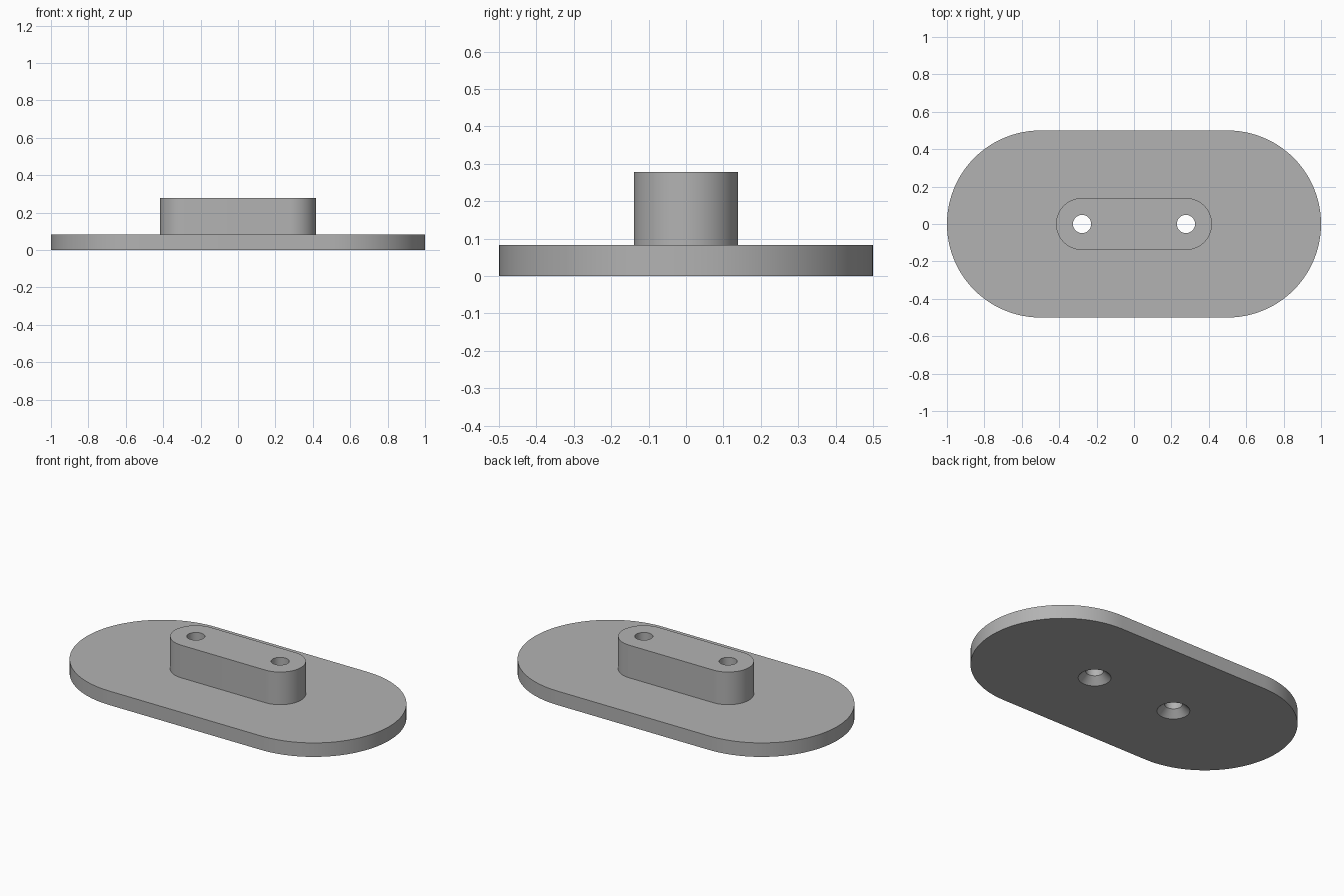
import bpy, bmesh, math

if "Cube" in bpy.data.objects:
    bpy.data.objects.remove(bpy.data.objects["Cube"])

U = 1 / 36                      # one design unit
PLATE_H, TOP = 3 * U, 10 * U
HOLE_X, HOLE_R, SINK_R = 10 * U, 1.75 * U, 3.2 * U

grey = bpy.data.materials.new("plain grey")
grey.diffuse_color = (0.45, 0.45, 0.45, 1)
grey.use_nodes = True
grey.node_tree.nodes["Principled BSDF"].inputs["Base Color"].default_value = grey.diffuse_color


def make_object(name, bm):
    bmesh.ops.recalc_face_normals(bm, faces=bm.faces)
    mesh = bpy.data.meshes.new(name)
    bm.to_mesh(mesh)
    bm.free()
    mesh.materials.append(grey)
    obj = bpy.data.objects.new(name, mesh)
    bpy.context.collection.objects.link(obj)
    return obj


def stadium(name, centre, radius, z0, z1, steps=48):
    """Upright slab with two half-round ends."""
    bm = bmesh.new()
    outline = []
    for side, start in ((1, -math.pi / 2), (-1, math.pi / 2)):
        for i in range(steps + 1):
            a = start + math.pi * i / steps
            outline.append(bm.verts.new((side * centre + radius * math.cos(a),
                                         radius * math.sin(a), z0)))
    base = bm.faces.new(outline)
    top = bmesh.ops.extrude_face_region(bm, geom=[base])["geom"]
    bmesh.ops.translate(bm, vec=(0, 0, z1 - z0),
                        verts=[v for v in top if isinstance(v, bmesh.types.BMVert)])
    return make_object(name, bm)


def screw_cutter(name, x, steps=48):
    """Through hole with a 90 degree countersink opening underneath."""
    over = 0.02
    profile = [(SINK_R + over, -over), (HOLE_R, SINK_R - HOLE_R), (HOLE_R, TOP + over)]
    bm = bmesh.new()
    rings = [[bm.verts.new((x + r * math.cos(2 * math.pi * i / steps),
                            r * math.sin(2 * math.pi * i / steps), z))
              for i in range(steps)] for r, z in profile]
    for low, high in zip(rings, rings[1:]):
        for i in range(steps):
            j = (i + 1) % steps
            bm.faces.new((low[i], low[j], high[j], high[i]))
    bm.faces.new(rings[0])
    bm.faces.new(rings[-1])
    return make_object(name, bm)


def combine(target, tool, operation):
    mod = target.modifiers.new(operation.lower(), 'BOOLEAN')
    mod.operation, mod.solver, mod.object = operation, 'EXACT', tool
    bpy.context.view_layer.objects.active = target
    bpy.ops.object.modifier_apply(modifier=mod.name)
    bpy.data.objects.remove(tool)


# Wide base plate joined to the raised block
plate = stadium("mounting_plate", 0.5, 0.5, 0, PLATE_H)
block = stadium("raised_block", HOLE_X, 5 * U, PLATE_H / 2, TOP)
combine(plate, block, 'UNION')

# Two countersunk screw holes
for side in (-1, 1):
    combine(plate, screw_cutter("hole_cutter", side * HOLE_X), 'DIFFERENCE')

# Rounded walls smooth, rims sharp
bpy.ops.object.select_all(action='DESELECT')
plate.select_set(True)
bpy.context.view_layer.objects.active = plate
bpy.ops.object.shade_smooth_by_angle(angle=math.radians(30))
